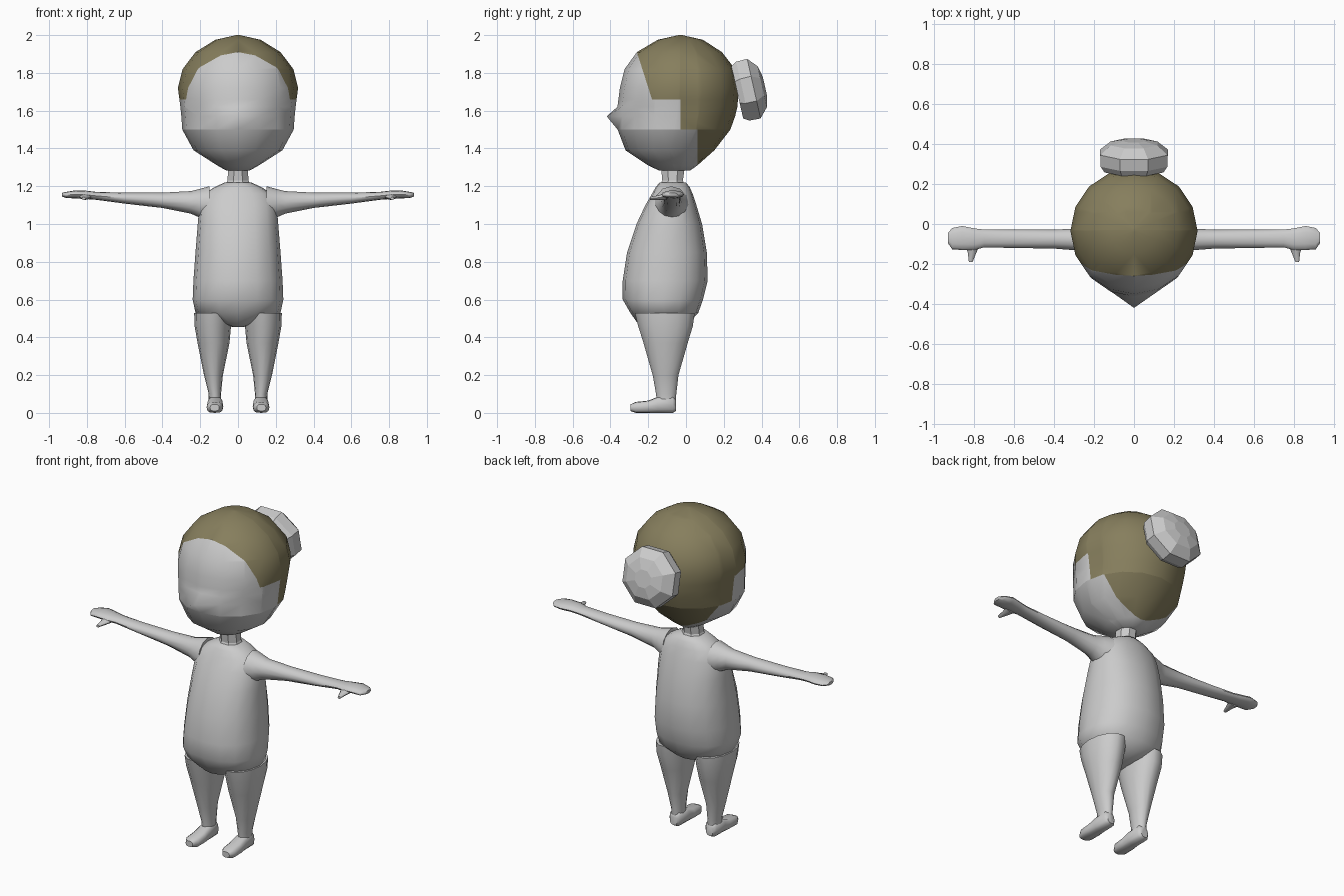
import bpy, bmesh
from math import cos, sin, pi, radians, atan2
from mathutils import Vector, Matrix

if "Cube" in bpy.data.objects:
    bpy.data.objects.remove(bpy.data.objects["Cube"])

ORDER = {'z': (0, 1, 2), 'x': (1, 2, 0), 'y': (0, 2, 1)}  # (a, b, along)


def loft_bm(axis, rings, seg=16, power=2.0, turn=0.0):
    """Skin rings (t, a0, a1, b0, b1): position on axis and extents across it."""
    bm = bmesh.new()
    ia, ib, it = ORDER[axis]
    e = 2 / power
    loops = []
    for t, a0, a1, b0, b1 in rings:
        loop = []
        for i in range(seg):
            ang = 2 * pi * i / seg + turn
            c, s = cos(ang), sin(ang)
            p = [0, 0, 0]
            p[ia] = (a0 + a1) / 2 + (a1 - a0) / 2 * abs(c) ** e * (1 if c > 0 else -1)
            p[ib] = (b0 + b1) / 2 + (b1 - b0) / 2 * abs(s) ** e * (1 if s > 0 else -1)
            p[it] = t
            loop.append(bm.verts.new(p))
        loops.append(loop)
    for l0, l1 in zip(loops, loops[1:]):
        for i in range(seg):
            j = (i + 1) % seg
            bm.faces.new((l0[i], l0[j], l1[j], l1[i]))
    bm.faces.new(loops[0])
    bm.faces.new(loops[-1])
    bmesh.ops.recalc_face_normals(bm, faces=bm.faces)
    return bm, loops


def finish(name, bm, smooth=50, mirror=False, color=None):
    me = bpy.data.meshes.new(name)
    bm.to_mesh(me)
    bm.free()
    ob = bpy.data.objects.new(name, me)
    bpy.context.collection.objects.link(ob)
    if color:
        mat = bpy.data.materials.new(name)
        mat.diffuse_color = color
        mat.use_nodes = True
        mat.node_tree.nodes["Principled BSDF"].inputs["Base Color"].default_value = mat.diffuse_color
        me.materials.append(mat)
    if smooth:
        bpy.ops.object.select_all(action='DESELECT')
        ob.select_set(True)
        bpy.context.view_layer.objects.active = ob
        bpy.ops.object.shade_smooth_by_angle(angle=radians(smooth))
    if mirror:
        ob.modifiers.new("mirror", 'MIRROR').use_axis[0] = True
    return ob


def upright(profile):
    return [(z, -h, h, f, b) for z, h, f, b in profile]


# Head with pointed nose
head, loops = loft_bm('z', upright([
    (1.282, .06, -.14, .02), (1.31, .11, -.20, .06), (1.39, .235, -.32, .15),
    (1.50, .295, -.362, .235), (1.57, .30, -.362, .26), (1.62, .305, -.363, .272),
    (1.72, .318, -.35, .28), (1.82, .293, -.325, .26), (1.91, .225, -.26, .19),
    (1.975, .12, -.15, .09), (2.0, .01, -.04, -.02)]))
loops[4][12].co.y = -.42

# Split the head along the stepped hairline into skin and hair
cuts = [((0, -.18, 1.66), (0, 1, .32)), ((0, 0, 1.66), (0, 0, 1)),
        ((0, 0, 1.50), (0, 0, 1)), ((0, -.03, 0), (0, 1, 0)), ((0, .06, 0), (0, 1, 0))]
for co, no in cuts:
    bmesh.ops.bisect_plane(head, geom=head.verts[:] + head.edges[:] + head.faces[:],
                           plane_co=co, plane_no=no)


def is_hair(f):
    _, y, z = f.calc_center_median()
    return (y > -.18 - .32 * (z - 1.66)
            and (z > 1.66 or (y > -.03 and z > 1.50) or y > .06))


hair = head.copy()
bmesh.ops.delete(head, geom=[f for f in head.faces if is_hair(f)], context='FACES')
bmesh.ops.delete(hair, geom=[f for f in hair.faces if not is_hair(f)], context='FACES')
finish("head", head)
finish("hair", hair, color=(.24, .21, .11, 1))

# Faceted hair bun, tilted at the back of the head
bun, _ = loft_bm('z', [(t, -r * 1.13, r * 1.13, -r * 1.08, r * 1.08) for t, r in
                       [(-.06, .142), (-.03, .16), (.03, .162), (.075, .112), (.09, .05)]],
                 seg=8, turn=pi / 8)
tilt = atan2(.22, .976) - pi / 2
bun.transform(Matrix.Translation((0, .33, 1.71)) @ Matrix.Rotation(tilt, 4, 'X'))
finish("hair_bun", bun, smooth=0)

# Neck
finish("neck", loft_bm('z', upright([
    (1.18, .085, -.155, .015), (1.23, .06, -.13, -.012), (1.31, .056, -.138, 0)]),
    seg=8, turn=pi / 8)[0], smooth=0)

# Torso
finish("torso", loft_bm('z', upright([
    (.455, .03, -.21, -.05), (.48, .11, -.26, .02), (.53, .225, -.295, .065),
    (.60, .24, -.335, .09), (.70, .236, -.335, .115), (.85, .225, -.312, .11),
    (1.0, .213, -.262, .085), (1.1, .205, -.215, .055), (1.16, .18, -.18, .035),
    (1.195, .125, -.16, .02), (1.22, .07, -.14, 0)]), power=2.25)[0], smooth=60)

# Legs
finish("leg", loft_bm('z', [
    (.05, .088, .157, -.155, -.055), (.10, .09, .155, -.16, -.05),
    (.20, .08, .18, -.178, -.038), (.37, .045, .214, -.228, .012),
    (.46, .037, .23, -.257, .04), (.53, .03, .232, -.275, .05)], seg=14)[0], mirror=True)

# Feet
finish("foot", loft_bm('y', [
    (-.053, .098, .145, .01, .07), (-.07, .083, .16, 0, .09), (-.15, .08, .162, 0, .085),
    (-.20, .078, .166, 0, .065), (-.265, .08, .166, 0, .058),
    (-.295, .10, .148, .01, .045)], seg=12, power=2.8)[0], mirror=True)

# Arms flowing into flat hands
finish("arm", loft_bm('x', [
    (.15, -.17, .015, 1.0, 1.2), (.205, -.15, -.005, 1.035, 1.185),
    (.25, -.135, -.022, 1.055, 1.174), (.40, -.123, -.028, 1.085, 1.166),
    (.60, -.12, -.028, 1.108, 1.166), (.75, -.117, -.028, 1.128, 1.17),
    (.80, -.13, -.022, 1.132, 1.176), (.86, -.13, -.01, 1.135, 1.178),
    (.91, -.127, -.02, 1.138, 1.17), (.932, -.095, -.045, 1.145, 1.165)],
    seg=12)[0], mirror=True)

# Thumbs
finish("thumb", loft_bm('y', [
    (-.10, .77, .845, 1.128, 1.165), (-.145, .79, .832, 1.127, 1.152),
    (-.19, .808, .827, 1.127, 1.143)], seg=8)[0], mirror=True)
